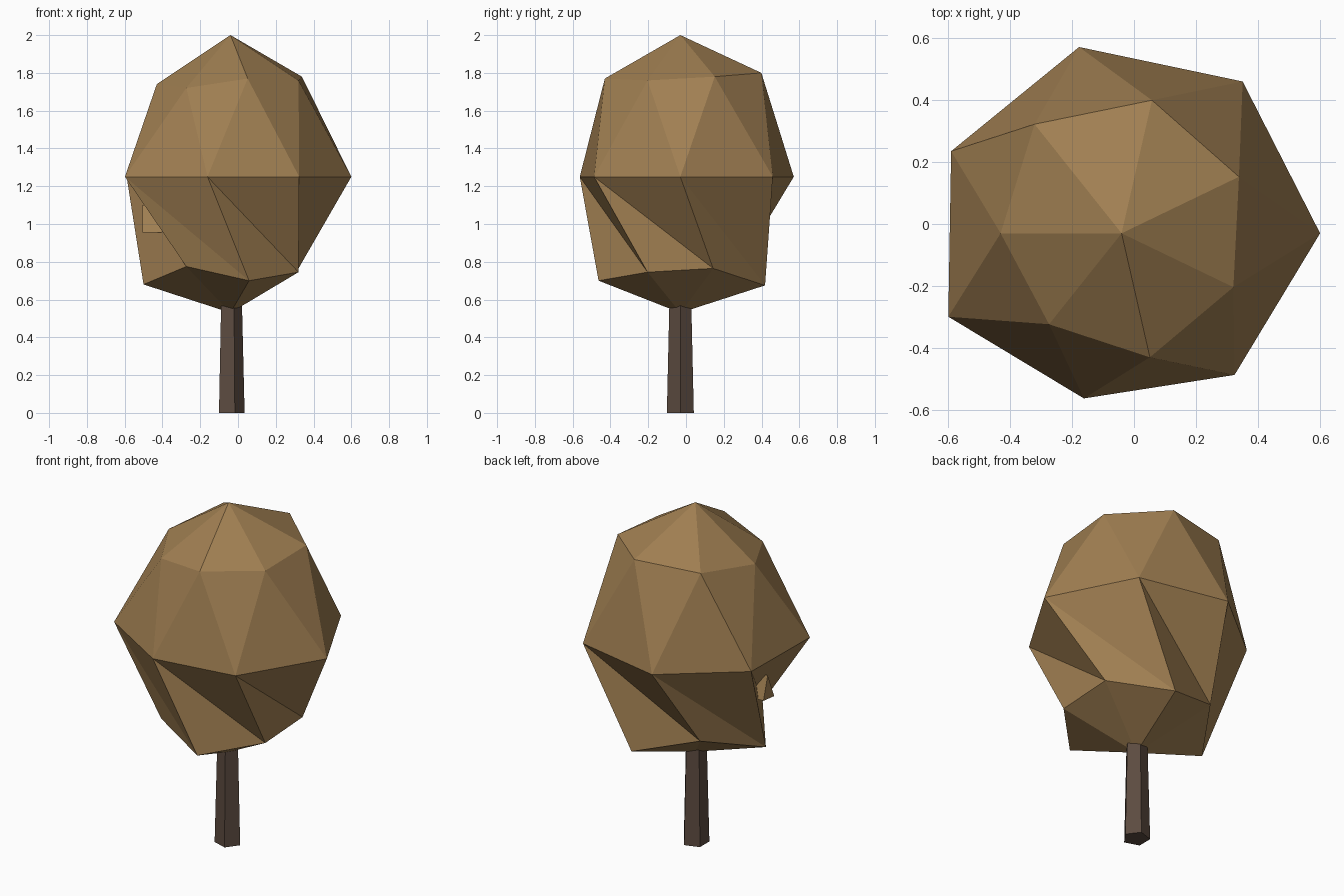
import bpy, bmesh, math
from mathutils import Vector

cube = bpy.data.objects.get("Cube")
if cube:
    bpy.data.objects.remove(cube, do_unlink=True)

SIDES = 7
AXIS = Vector((-0.04, -0.03, 0))


def make_material(name, rgb):
    mat = bpy.data.materials.new(name)
    mat.use_nodes = True
    colour = (*rgb, 1)
    mat.diffuse_color = colour
    bsdf = next(n for n in mat.node_tree.nodes if n.type == "BSDF_PRINCIPLED")
    bsdf.inputs["Base Color"].default_value = colour
    return mat


def make_object(name, bm, mat):
    bmesh.ops.recalc_face_normals(bm, faces=bm.faces[:])
    mesh = bpy.data.meshes.new(name)
    bm.to_mesh(mesh)
    bm.free()
    mesh.materials.append(mat)
    obj = bpy.data.objects.new(name, mesh)
    bpy.context.scene.collection.objects.link(obj)
    return obj


def ring(bm, radii, heights, turn=0.0):
    """Loop of vertices around the trunk axis, each with its own radius and height."""
    verts = []
    count = len(radii)
    for i, (r, z) in enumerate(zip(radii, heights)):
        a = math.tau * (i + turn) / count
        verts.append(bm.verts.new(AXIS + Vector((r * math.cos(a), r * math.sin(a), z))))
    return verts


leaf_brown = make_material("leaf brown", (0.352, 0.212, 0.084))
bark_brown = make_material("bark brown", (0.107, 0.07, 0.051))

# Crown: two points and three uneven rings, the lower band twisted by one step
bm = bmesh.new()
top = bm.verts.new(AXIS + Vector((0, 0, 2)))
bottom = bm.verts.new(AXIS + Vector((0, 0, 0.53)))
upper = ring(bm, (.42, .44, .45, .39, .375, .41, .4),
             (1.78, 1.8, 1.79, 1.74, 1.72, 1.77, 1.76), 0.5)
middle = ring(bm, (.64, .626, .616, .61, .62, .546, .584), [1.25] * SIDES)
lower = ring(bm, (.4, .46, .405, .46, .375, .444, .4),
             (.765, .675, .78, .68, .775, .7, .745), 0.5)
for i in range(SIDES):
    j = (i + 1) % SIDES
    for face in (
        (top, upper[i], upper[j]),
        (upper[i], middle[j], upper[j]),
        (middle[i], middle[j], upper[i]),
        (middle[i], lower[j], middle[j]),
        (middle[i], lower[i], lower[j]),
        (bottom, lower[j], lower[i]),
    ):
        bm.faces.new(face)
make_object("crown", bm, leaf_brown)

# Trunk: tapered five-sided post reaching into the crown
bm = bmesh.new()
foot = ring(bm, [0.075] * 5, [0] * 5)
head = ring(bm, [0.06] * 5, [0.62] * 5)
bm.faces.new(foot[::-1])
bm.faces.new(head)
for i in range(5):
    j = (i + 1) % 5
    bm.faces.new((foot[i], foot[j], head[j], head[i]))
make_object("trunk", bm, bark_brown)

# Small wedge of foliage peeking out of the hollow on the right side
bm = bmesh.new()
ends = []
for x in (-0.3, -0.505):
    ends.append([bm.verts.new((x, y, z))
                 for y, z in ((-0.1, 0.955), (0.0, 0.965), (-0.04, 1.1))])
bm.faces.new(ends[0])
bm.faces.new(ends[1])
for i in range(3):
    j = (i + 1) % 3
    bm.faces.new((ends[0][i], ends[0][j], ends[1][j], ends[1][i]))
make_object("foliage_tuft", bm, leaf_brown)
